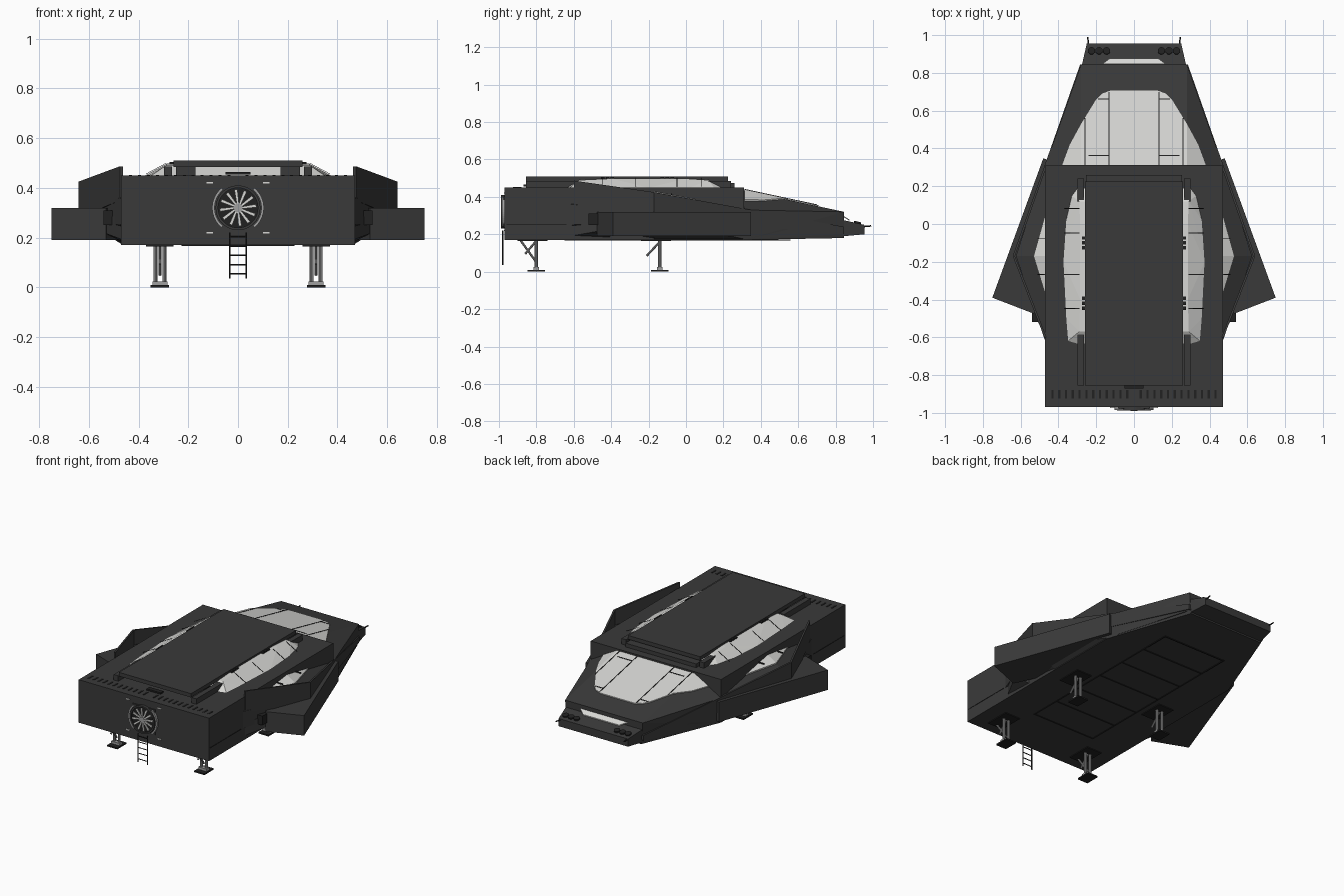
import bpy, bmesh, math
from mathutils import Vector

cube = bpy.data.objects.get("Cube")
if cube:
    bpy.data.objects.remove(cube)


def material(name, rgb):
    m = bpy.data.materials.new(name)
    m.use_nodes = True
    m.diffuse_color = (*rgb, 1)
    m.node_tree.nodes["Principled BSDF"].inputs["Base Color"].default_value = (*rgb, 1)
    return m


DARK = material("charcoal_hull", (0.042, 0.042, 0.042))
SEAM = material("black_trim", (0.015, 0.015, 0.015))
GLASS = material("pale_glass", (0.68, 0.68, 0.66))
METAL = material("grey_metal", (0.35, 0.35, 0.35))


def finish(name, bm, mat, mirror=False):
    bmesh.ops.recalc_face_normals(bm, faces=bm.faces[:])
    me = bpy.data.meshes.new(name)
    bm.to_mesh(me)
    bm.free()
    me.materials.append(mat)
    ob = bpy.data.objects.new(name, me)
    bpy.context.scene.collection.objects.link(ob)
    if mirror:
        ob.modifiers.new("Mirror", "MIRROR").use_mirror_merge = False
    return ob


def solid(name, points, mat, mirror=False):
    """Convex solid wrapped around a few corner points."""
    bm = bmesh.new()
    for p in points:
        bm.verts.new(p)
    res = bmesh.ops.convex_hull(bm, input=bm.verts[:])
    junk = {e for e in res["geom_interior"] if isinstance(e, bmesh.types.BMVert)}
    bmesh.ops.delete(bm, geom=list(junk), context="VERTS")
    bmesh.ops.dissolve_limit(bm, angle_limit=0.01, verts=bm.verts[:], edges=bm.edges[:])
    return finish(name, bm, mat, mirror)


def box(name, x, y, z, mat, mirror=False):
    return solid(name, [(a, b, c) for a in x for b in y for c in z], mat, mirror)


def both(points):
    return [(s * x, y, z) for x, y, z in points for s in (1, -1)]


def slab(name, points, mat, offset, mirror=False):
    """Thin plate: a polygon thickened along an offset."""
    pts = [Vector(p) for p in points]
    return solid(name, pts + [p + Vector(offset) for p in pts], mat, mirror)


def rod(name, a, b, r, mat, mirror=False, sides=10):
    a, b = Vector(a), Vector(b)
    bm = bmesh.new()
    bmesh.ops.create_cone(bm, cap_ends=True, segments=sides, radius1=r, radius2=r, depth=(b - a).length)
    bm.transform((b - a).to_track_quat("Z", "Y").to_matrix().to_4x4())
    bmesh.ops.translate(bm, vec=(a + b) / 2, verts=bm.verts[:])
    return finish(name, bm, mat, mirror)


def arc(name, r0, r1, start, end, y, mat, steps=24, mirror=False):
    """Raised ring segment on the flat end wall, around the hatch centre."""
    bm = bmesh.new()
    rows = []
    for i in range(steps + 1):
        t = math.radians(start + (end - start) * i / steps)
        rows.append([bm.verts.new((r * math.cos(t), d, HATCH_Z + r * math.sin(t)))
                     for r, d in ((r0, y[0]), (r1, y[0]), (r1, y[1]), (r0, y[1]))])
    for p, q in zip(rows, rows[1:]):
        for k in range(4):
            bm.faces.new((p[k], p[(k + 1) % 4], q[(k + 1) % 4], q[k]))
    return finish(name, bm, mat, mirror)


# Main hull and tapered nose
box("main_hull", (-.47, .47), (-.97, .31), (.17, .45), DARK)
solid("nose_hull", both([(.47, .31, .17), (.47, .31, .33), (.28, .31, .435),
                         (.28, .845, .32), (.27, .845, .18)]), DARK)
solid("nose_bumper", both([(.27, .845, .19), (.275, .845, .275), (.25, .955, .25), (.25, .955, .2)]), DARK)
slab("nose_light_strip", [(-.17, .846, .29), (.17, .846, .29), (.13, .875, .272), (-.13, .875, .272)],
     GLASS, (0, 0, .006))
rod("nose_prong", (.24, .94, .24), (.245, .99, .245), .004, SEAM, True)
for i in range(3):
    x = .145 + .04 * i
    rod("nose_lamp", (x, .915, .255), (x, .918, .268), .019, SEAM, True, 16)


# Nose canopy glass with panel lines
def nose_z(x, y):
    return .435 - .213 * (y - .31) - max(0, abs(x) - .28) * .553


def on_nose(points, lift=0.0):
    return [(x, y, nose_z(x, y) + lift) for x, y in points]


UP = (0, 0, .006)
slab("canopy_glass", both(on_nose([(.28, .312), (.28, .53), (.2, .66), (.17, .69), (.12, .708)])), GLASS, UP)
slab("canopy_side_glass", on_nose([(.28, .312), (.38, .312), (.34, .42), (.28, .53)]), GLASS, UP, True)
for x, end in ((.13, .7), (.258, .56)):
    slab("canopy_line", on_nose([(x, .312), (x + .005, .312), (x + .005, end), (x, end)], .006),
         SEAM, (0, 0, .002), True)
for y, x0, x1 in ((.36, .13, .24), (.66, .13, .19)):
    slab("canopy_cross_line", on_nose([(x0, y), (x1, y), (x1, y + .005), (x0, y + .005)], .006),
         SEAM, (0, 0, .002), True)

# Roof glass, roof plate and its rails
solid("roof_glass", both([(.3, -.635, .449), (.35, -.62, .449), (.36, -.5, .449), (.375, -.2, .449),
                          (.36, .02, .449), (.33, .15, .449), (.3, .19, .449),
                          (.29, -.57, .49), (.29, .12, .49), (.285, -.4, .498), (.285, 0, .498)]), GLASS)
box("roof_plate", (-.26, .26), (-.855, .225), (.485, .51), DARK)
box("roof_sill", (-.255, .255), (.195, .26), (.45, .475), DARK)
for y in ((-.855, -.585), (.12, .24)):
    box("roof_rail", (.265, .298), y, (.45, .486), DARK, True)
box("rear_roof_support", (.17, .25), (-.7, -.64), (.45, .486), DARK, True)
box("rear_roof_latch", (-.05, .05), (-.87, -.84), (.455, .465), SEAM)
for y in (-.42, -.1):
    for i in range(3):
        box("roof_clamp", (.255, .276), (y - .035 + .026 * i, y - .017 + .026 * i), (.48, .505), SEAM, True)
for y in (-.45, -.27, -.05, .08):
    slab("roof_glass_line", [(.288, y, .499), (.37, y, .455), (.37, y + .004, .455), (.288, y + .004, .499)],
         SEAM, (0, 0, .002), True)
for i in range(12):
    x = .03 + .036 * i
    box("roof_vent_slot", (x, x + .012), (-.925, -.88), (.449, .452), SEAM, True)

# Side sponsons with triangular windows
back, front = Vector((.47, -.62, .36)), Vector((.47, .31, .33))
ridge, tip = Vector((.47, -.17, .42)), Vector((.625, -.17, .33))
solid("sponson", [back, front, ridge, tip, (.625, -.17, .27), (.47, -.62, .25),
                  (.47, .31, .18), (.47, -.17, .18)], DARK, True)
mid = ridge.lerp(tip, .4)
for end, t in ((back, .45), (front, .46)):
    slab("sponson_window", [ridge, mid, ridge.lerp(end, t)], GLASS, (0, 0, .008), True)
for y in (-.27, -.08):
    box("sponson_window_bar", (.47, .51), (y, y + .004), (.41, .418), SEAM, True)

# Side fins meeting at the widest point
IN = (-.012, 0, 0)
slab("rear_fin", [(.475, -.6, .35), (.475, -.6, .487), (.642, -.17, .425), (.642, -.17, .28)], DARK, IN, True)
slab("front_fin", [(.642, -.17, .425), (.642, -.17, .28), (.285, .845, .205), (.285, .845, .24)], DARK, IN, True)
solid("fin_fairing", [(.635, -.17, .28), (.635, -.17, .32), (.47, .31, .175), (.47, .31, .33),
                      (.28, .84, .2), (.28, .84, .24), (.47, -.17, .175)], DARK, True)

# Swept wing blocks and their hinges
slab("wing_block", [(.75, -.39, .19), (.48, .348, .19), (.38, .31, .19), (.45, -.3, .19), (.53, -.475, .19)],
     DARK, (0, 0, .13), True)
box("wing_hinge", (.5, .54), (-.52, -.44), (.25, .31), SEAM, True)
solid("wing_strut", [(.46, -.62, .19), (.46, -.62, .28), (.54, -.45, .22), (.54, -.45, .29),
                     (.46, -.4, .18), (.46, -.4, .29)], DARK, True)

# Round hatch with turbine blades
HATCH_Z = .32
box("hatch_panel", (-.083, .083), (-.976, -.96), (.237, .403), DARK)
rod("hatch_disc", (0, -.965, HATCH_Z), (0, -.979, HATCH_Z), .088, SEAM, False, 32)
arc("hatch_ring", .08, .09, 0, 360, (-.988, -.97), DARK, 40)
arc("hatch_side_guard", .094, .104, -50, 50, (-.984, -.965), METAL, 16, True)
for i in range(12):
    a = math.radians(30 * i)
    pts = [(r * math.cos(a + d), -.981, HATCH_Z + r * math.sin(a + d))
           for r, d in ((.018, -.2), (.018, .3), (.074, .2), (.074, .03))]
    slab("turbine_blade", pts, GLASS, (0, -.005, 0))
rod("turbine_hub", (0, -.978, HATCH_Z), (0, -.99, HATCH_Z), .018, METAL, False, 16)
for z in (.22, .42):
    box("hatch_marker", (.1, .127), (-.974, -.965), (z - .003, z + .003), GLASS, True)

# Boarding ladder
rod("ladder_rail", (.034, -.98, .035), (.034, -.98, .22), .0035, SEAM, True, 6)
for i in range(5):
    z = .055 + .037 * i
    rod("ladder_rung", (-.034, -.98, z), (.034, -.98, z), .003, SEAM, False, 6)

# Landing legs, each a pair of tubes with braces and a foot
for y, braces in ((-.8, (((-.885, .168), (-.8, .05)), ((-.86, .095), (-.8, .165)))),
                  (-.14, (((-.21, .085), (-.14, .16)),))):
    for x in (.296, .332):
        rod("leg_tube", (x, y, .01), (x, y, .172), .009, METAL, True)
    for (y0, z0), (y1, z1) in braces:
        rod("leg_brace", (.314, y0, z0), (.314, y1, z1), .006, METAL, True)
    box("leg_foot", (.277, .351), (y - .047, y + .047), (0, .009), SEAM, True)
    box("leg_ankle", (.284, .344), (y - .015, y + .015), (.008, .024), METAL, True)
    box("leg_bay", (.26, .37), (y - .1, y + .06), (.165, .171), SEAM, True)

# Belly seams and side wall seam
for i in range(7):
    y = -.65 + .2 * i
    box("belly_seam", (-.22, .22), (y, y + .008), (.167, .171), SEAM)
box("belly_long_seam", (.22, .228), (-.65, .56), (.167, .171), SEAM, True)
box("side_wall_seam", (.468, .472), (-.96, -.64), (.25, .254), SEAM, True)
